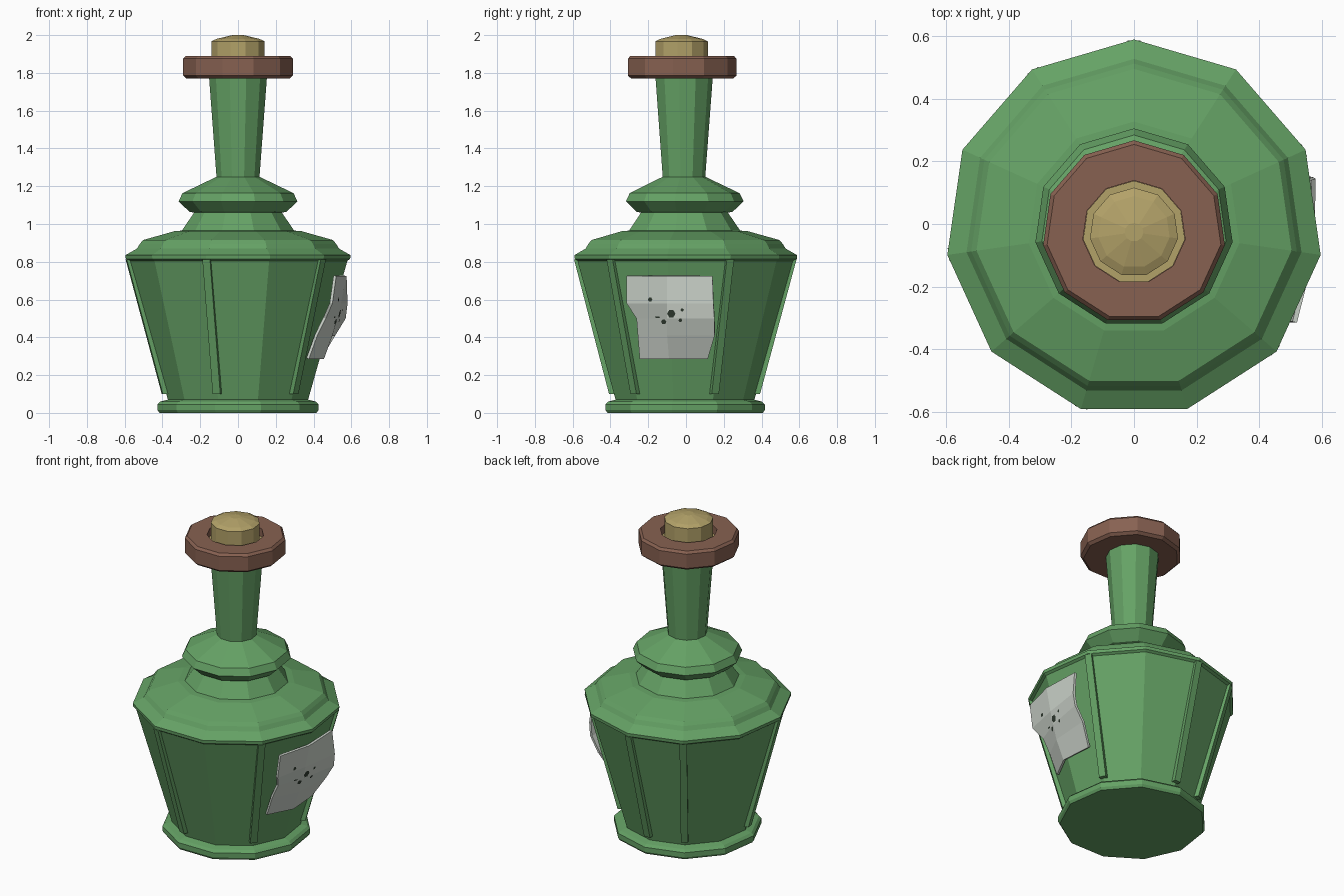
import bpy, math
from mathutils import Vector

if "Cube" in bpy.data.objects:
    bpy.data.objects.remove(bpy.data.objects["Cube"])

SIDES = 11


def material(name, rgb):
    m = bpy.data.materials.new(name)
    m.diffuse_color = (*rgb, 1)
    m.use_nodes = True
    m.node_tree.nodes["Principled BSDF"].inputs["Base Color"].default_value = m.diffuse_color
    return m


GREEN = material("green_glass", (0.13, 0.36, 0.13))
BROWN = material("brown_wood", (0.245, 0.12, 0.083))
TAN = material("tan_cork", (0.45, 0.36, 0.14))
PAPER = material("pale_paper", (0.62, 0.67, 0.61))
INK = material("dark_ink", (0.03, 0.045, 0.03))


def add_mesh(name, verts, faces, mat):
    me = bpy.data.meshes.new(name)
    me.from_pydata(verts, [], faces)
    me.materials.append(mat)
    ob = bpy.data.objects.new(name, me)
    bpy.context.collection.objects.link(ob)
    return ob


def corner(k):
    return math.pi / 2 - k * 2 * math.pi / SIDES


def lathe(name, profile, cy, mat):
    """Revolve (radius, z) points, bottom to top, with flat end caps."""
    verts, faces = [], []
    n = len(profile)
    for r, z in profile:
        for k in range(SIDES):
            a = corner(-k)
            verts.append((r * math.cos(a), cy + r * math.sin(a), z))
    for i in range(n - 1):
        for k in range(SIDES):
            j = (k + 1) % SIDES
            faces.append((i * SIDES + k, i * SIDES + j,
                          (i + 1) * SIDES + j, (i + 1) * SIDES + k))
    faces.append(tuple(reversed(range(SIDES))))
    faces.append(tuple(range((n - 1) * SIDES, n * SIDES)))
    return add_mesh(name, verts, faces, mat)


# Glass bottle: foot, tapered body, stepped shoulder, bulge and neck
lathe("bottle", [
    (0.42, 0.0), (0.43, 0.015), (0.43, 0.045), (0.415, 0.06), (0.375, 0.07),
    (0.585, 0.805), (0.60, 0.815), (0.602, 0.835), (0.54, 0.87), (0.525, 0.895),
    (0.508, 0.915), (0.34, 0.962), (0.30, 0.965), (0.235, 1.06), (0.26, 1.065),
    (0.318, 1.12), (0.297, 1.163), (0.115, 1.25), (0.155, 1.78)], -0.013, GREEN)

# Wooden collar with a recessed top
lathe("neck_collar", [
    (0.275, 1.77), (0.293, 1.785), (0.293, 1.875), (0.28, 1.89),
    (0.165, 1.89), (0.165, 1.83)], -0.026, BROWN)

# Cork with a low dome
lathe("cork_seat", [(0.164, 1.82), (0.164, 1.84)], -0.026, TAN)
lathe("cork", [(0.142, 1.835), (0.142, 1.967), (0.115, 1.98), (0.03, 2.0)],
      -0.026, TAN)

# Raised ribs on every second corner of the body
for i in range(6):
    a = corner(2 * i)
    out = Vector((math.cos(a), math.sin(a), 0))
    side = Vector((-out.y, out.x, 0)) * 0.021
    verts = []
    for r0, r1, z in ((0.35, 0.405, 0.10), (0.55, 0.598, 0.812)):
        for r, s in ((r0, -1), (r1, -1), (r1, 1), (r0, 1)):
            verts.append(out * r + side * s + Vector((0, -0.013, z)))
    add_mesh(f"rib_{i + 1}", verts,
             [(3, 2, 1, 0), (4, 5, 6, 7)] +
             [(k, (k + 1) % 4, (k + 1) % 4 + 4, k + 4) for k in range(4)], GREEN)

# Curled paper label: each row is front edge, fold, back edge as (x, y)
rows = [
    (0.725, (0.52, -0.315), (0.575, -0.10), (0.565, 0.14)),
    (0.58, (0.50, -0.315), (0.545, -0.10), (0.58, 0.145)),
    (0.50, (0.465, -0.262), (0.525, -0.10), (0.57, 0.15)),
    (0.41, (0.42, -0.255), (0.50, -0.10), (0.515, 0.152)),
    (0.285, (0.375, -0.245), (0.455, -0.09), (0.44, 0.115)),
]
verts = [(x, y, z) for z, *pts in rows for x, y in pts]
faces = [(i * 3 + j, (i + 1) * 3 + j, (i + 1) * 3 + j + 1, i * 3 + j + 1)
         for i in range(4) for j in range(2)]
label = add_mesh("label", verts, faces, PAPER)
mod = label.modifiers.new("thickness", 'SOLIDIFY')
mod.thickness = 0.015
mod.offset = -1

# Dark spots on the label, laid on its surface
label_mesh = [Vector(v) for v in verts]


def on_label(y, z):
    for i in range(4):
        if rows[i + 1][0] <= z <= rows[i][0]:
            t = (rows[i][0] - z) / (rows[i][0] - rows[i + 1][0])
            p = [label_mesh[i * 3 + j].lerp(label_mesh[i * 3 + 3 + j], t) for j in range(3)]
            a, b = (p[0], p[1]) if y < p[1].y else (p[1], p[2])
            return a.lerp(b, (y - a.y) / (b.y - a.y)).x + 0.003


for n, (y, z, r) in enumerate([(-0.15, 0.52, 0.02), (-0.078, 0.525, 0.022),
                               (-0.118, 0.482, 0.014), (-0.19, 0.60, 0.012),
                               (-0.03, 0.49, 0.01), (-0.02, 0.545, 0.009)]):
    ring = []
    for k in range(6):
        a = k * math.pi / 3
        py, pz = y + r * math.cos(a), z + r * math.sin(a)
        ring.append((on_label(py, pz), py, pz))
    add_mesh(f"label_spot_{n + 1}", ring, [tuple(range(6))], INK)
